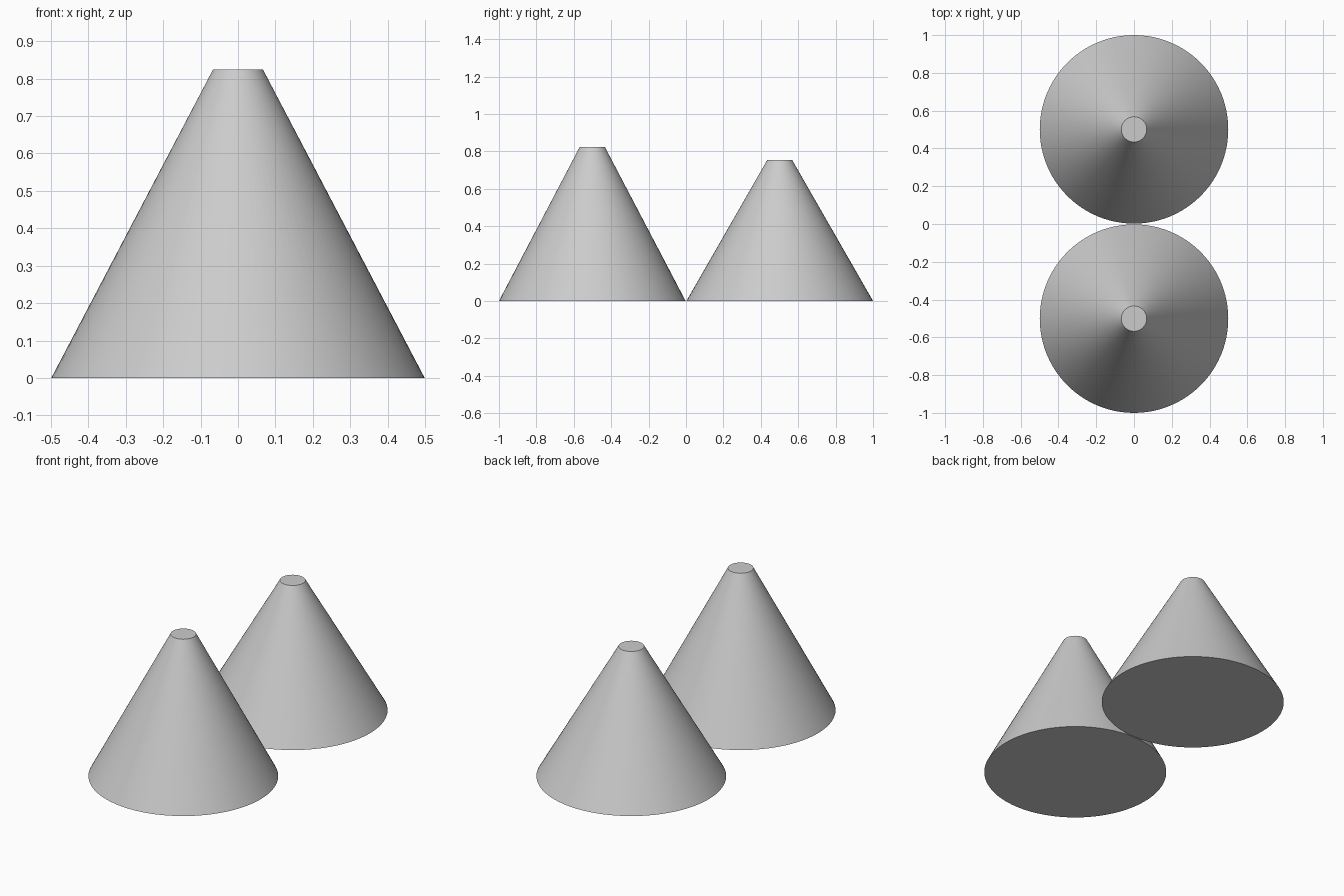
import bpy
import math

cube = bpy.data.objects.get("Cube")
if cube:
    bpy.data.objects.remove(cube, do_unlink=True)

BASE_RADIUS = 0.499
TOP_RADIUS = 0.067
OFFSET = 0.501

# Plain grey for every surface
grey = bpy.data.materials.new("light_grey")
grey.use_nodes = True
colour = (0.6, 0.6, 0.6, 1)
grey.diffuse_color = colour
for node in grey.node_tree.nodes:
    if node.type == "BSDF_PRINCIPLED":
        node.inputs["Base Color"].default_value = colour


def add_cone(name, y, height):
    """Closed truncated cone standing on the ground."""
    bpy.ops.mesh.primitive_cone_add(
        vertices=96, radius1=BASE_RADIUS, radius2=TOP_RADIUS,
        depth=height, location=(0, y, height / 2))
    cone = bpy.context.object
    cone.name = name
    cone.data.materials.append(grey)
    bpy.ops.object.shade_smooth_by_angle(angle=math.radians(30))
    return cone


# Taller cone in front, shorter one behind
add_cone("front_cone", -OFFSET, 0.824)
add_cone("back_cone", OFFSET, 0.753)
